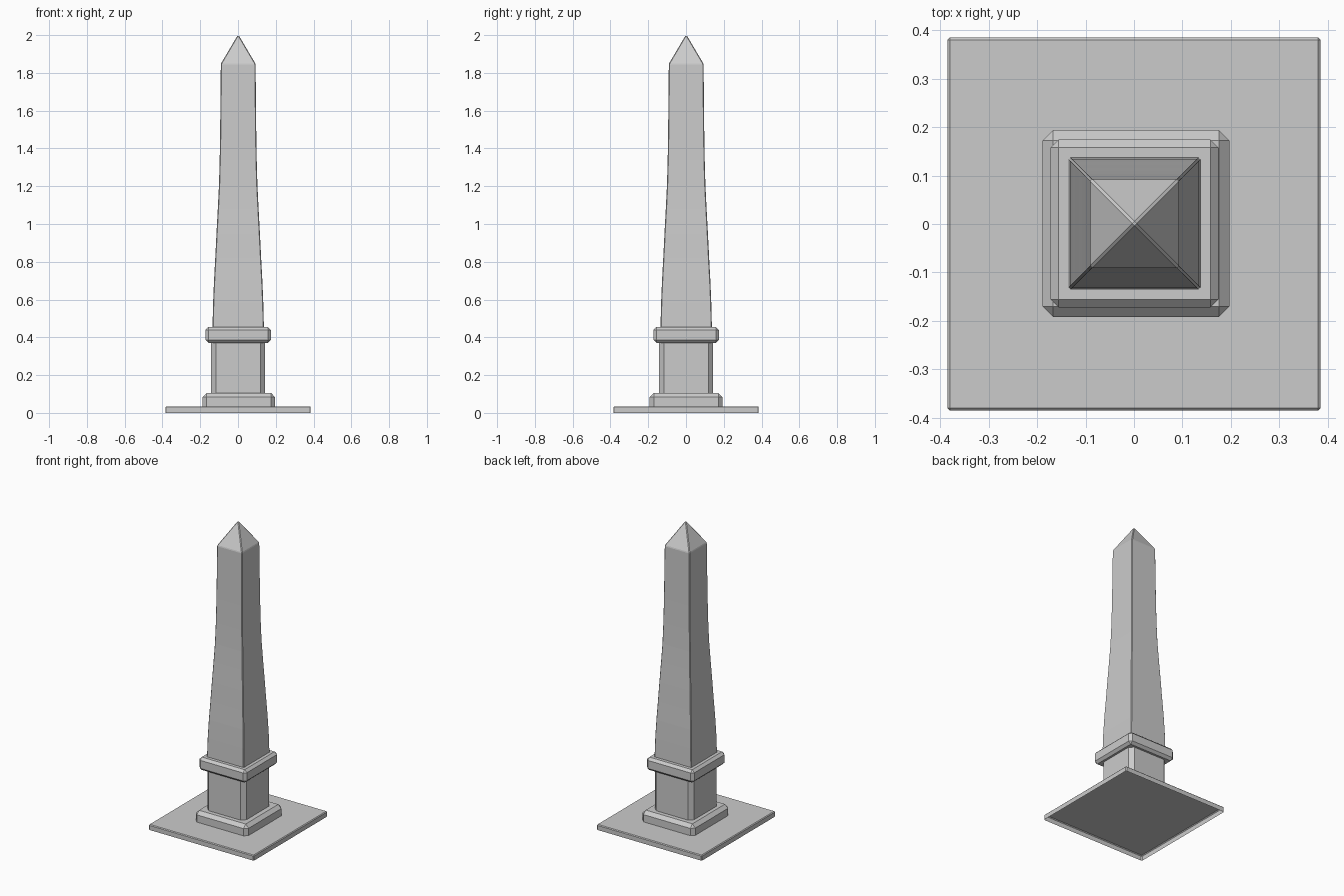
import bpy
import bmesh

if "Cube" in bpy.data.objects:
    bpy.data.objects.remove(bpy.data.objects["Cube"])


def add_bevel(obj, width, angle=0.5):
    mod = obj.modifiers.new("edge_bevel", 'BEVEL')
    mod.width = width
    mod.segments = 1
    mod.limit_method = 'ANGLE'
    mod.angle_limit = angle


def stack(name, profile, bevel, center=(0, 0), bottom=False, top=True):
    """Square tower through (half width, height) levels; zero width is an apex."""
    bm = bmesh.new()
    rings = []
    for h, z in profile:
        corners = [(-1, -1), (1, -1), (1, 1), (-1, 1)] if h > 0 else [(0, 0)]
        rings.append([bm.verts.new((center[0] + x * h, center[1] + y * h, z))
                      for x, y in corners])
    if bottom:
        bm.faces.new(rings[0][::-1])
    for a, b in zip(rings, rings[1:]):
        for i in range(4):
            j = (i + 1) % 4
            if len(b) == 1:
                bm.faces.new((a[i], a[j], b[0]))
            else:
                bm.faces.new((a[i], a[j], b[j], b[i]))
    if top and len(rings[-1]) == 4:
        bm.faces.new(rings[-1])
    bm.normal_update()
    mesh = bpy.data.meshes.new(name)
    bm.to_mesh(mesh)
    bm.free()
    obj = bpy.data.objects.new(name, mesh)
    bpy.context.collection.objects.link(obj)
    add_bevel(obj, bevel)
    return obj


def block(name, half, z0, z1, bevel, center=(0, 0), **caps):
    return stack(name, [(half, z0), (half, z1)], bevel, center, **caps)


# Ground slab (hollow underneath) and stepped pedestal
block("ground_slab", 0.385, 0.0, 0.035, 0.005)
block("plinth", 0.193, 0.035, 0.105, 0.022, (0.004, 0.001))
block("pedestal", 0.143, 0.105, 0.370, 0.026, (0.001, 0.001), top=False)
block("collar", 0.173, 0.370, 0.455, 0.016, (0.001, 0.001), bottom=True)

# Tapering shaft with pyramid tip, its sides following a gentle curve
stack("shaft", [(0.136, 0.455), (0.133, 0.58), (0.128, 0.70),
                (0.1215, 0.82), (0.115, 0.95), (0.108, 1.08), (0.102, 1.20),
                (0.098, 1.34), (0.0955, 1.5), (0.092, 1.848), (0.0, 2.004)],
      0.004, (0.001, 0.001))
